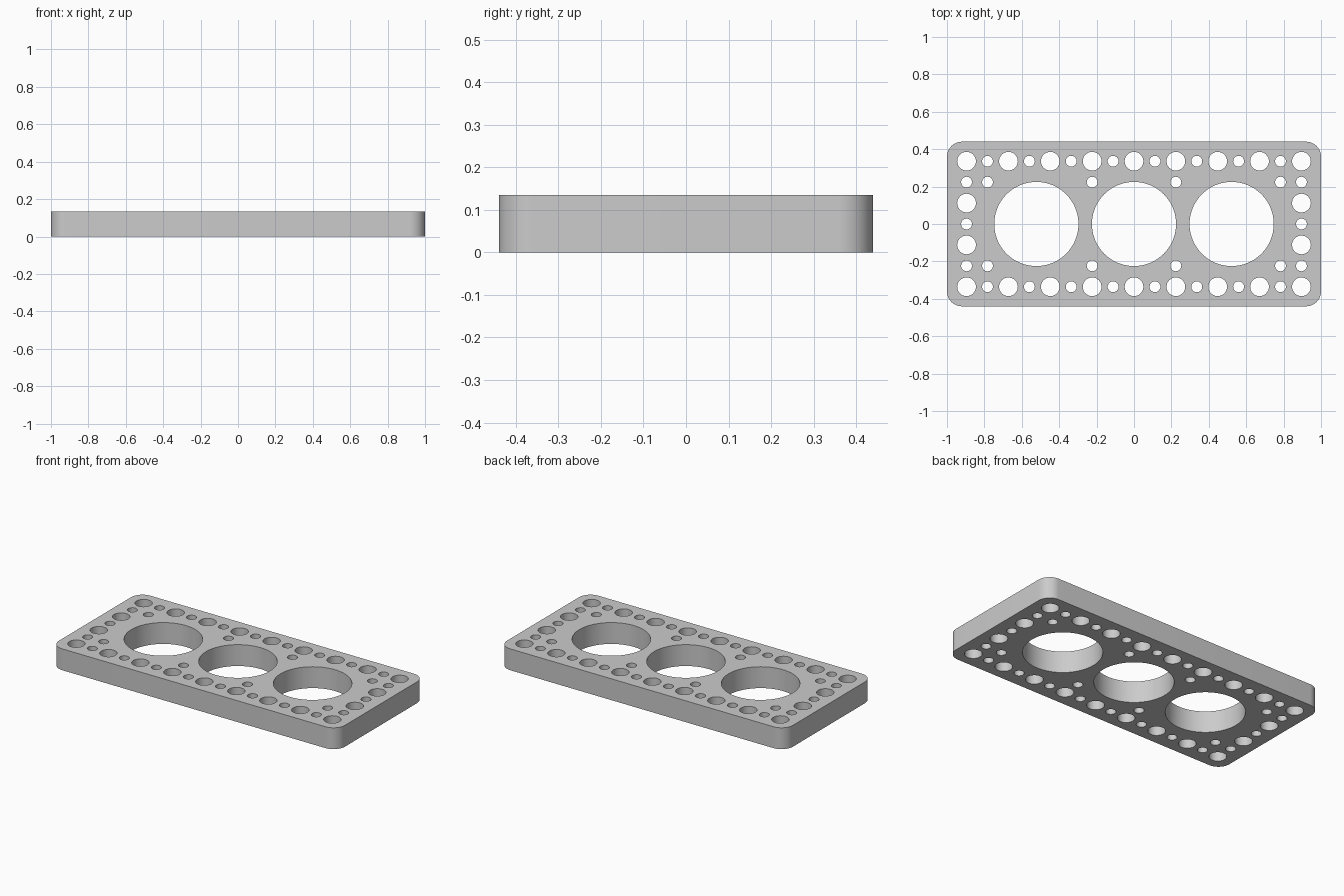
import bpy, bmesh, math

cube = bpy.data.objects.get("Cube")
if cube:
    bpy.data.objects.remove(cube, do_unlink=True)

HALF_X, HALF_Y, HEIGHT, CORNER = 1.0, 0.44, 0.135, 0.08
P = 0.1119                       # half of the hole pitch
BIG, SMALL, BORE = 0.05, 0.029, 0.225

curve = bpy.data.curves.new("plate_profile", "CURVE")
curve.dimensions = "2D"
curve.fill_mode = "BOTH"
curve.extrude = HEIGHT / 2


def add_loop(points):
    spline = curve.splines.new("POLY")
    spline.points.add(len(points) - 1)
    for p, (x, y) in zip(spline.points, points):
        p.co = (x, y, 0, 1)
    spline.use_cyclic_u = True


def arc(cx, cy, r, start, sweep, n):
    return [(cx + r * math.cos(start + sweep * i / n),
             cy + r * math.sin(start + sweep * i / n)) for i in range(n)]


def hole(x, y, r, n=32):
    add_loop(arc(x, y, r, 0, math.tau, n))


# Rounded outline
outline = []
for k, (sx, sy) in enumerate([(1, 1), (-1, 1), (-1, -1), (1, -1)]):
    cx, cy = sx * (HALF_X - CORNER), sy * (HALF_Y - CORNER)
    a = k * math.pi / 2
    outline += arc(cx, cy, CORNER, a, math.pi / 2, 12)
    outline.append((cx + CORNER * math.cos(a + math.pi / 2),
                    cy + CORNER * math.sin(a + math.pi / 2)))
add_loop(outline)

# Three large bores
for x in (-0.522, 0, 0.522):
    hole(x, 0, BORE, 80)

# Long edge rows, alternating large and small, plus the inner small holes
for side in (-1, 1):
    for i in range(-8, 9):
        hole(i * P, side * 3 * P, SMALL if i % 2 else BIG)
    for i in (-8, -7, -2, 2, 7, 8):
        hole(i * P, side * 2 * P, SMALL)
    # Short edge columns
    for j in (-1, 0, 1):
        hole(side * 8 * P, j * P, BIG if j else SMALL)

# Turn the filled profile into a solid mesh
helper = bpy.data.objects.new("plate_profile", curve)
bpy.context.collection.objects.link(helper)
bpy.context.view_layer.update()
graph = bpy.context.evaluated_depsgraph_get()
mesh = bpy.data.meshes.new_from_object(helper.evaluated_get(graph))
bpy.data.objects.remove(helper, do_unlink=True)

bm = bmesh.new()
bm.from_mesh(mesh)
bmesh.ops.remove_doubles(bm, verts=bm.verts[:], dist=1e-5)
bmesh.ops.recalc_face_normals(bm, faces=bm.faces[:])
bmesh.ops.translate(bm, verts=bm.verts[:], vec=(0, 0, HEIGHT / 2))
bm.to_mesh(mesh)
bm.free()

plate = bpy.data.objects.new("perforated_plate", mesh)
mesh.name = "perforated_plate"
bpy.context.collection.objects.link(plate)

# Single grey finish
grey = bpy.data.materials.new("light_grey")
grey.use_nodes = True
colour = (0.6, 0.6, 0.6, 1)
grey.diffuse_color = colour
grey.node_tree.nodes["Principled BSDF"].inputs["Base Color"].default_value = colour
mesh.materials.clear()
mesh.materials.append(grey)

bpy.ops.object.select_all(action="DESELECT")
plate.select_set(True)
bpy.context.view_layer.objects.active = plate
bpy.ops.object.shade_smooth_by_angle(angle=math.radians(30))
